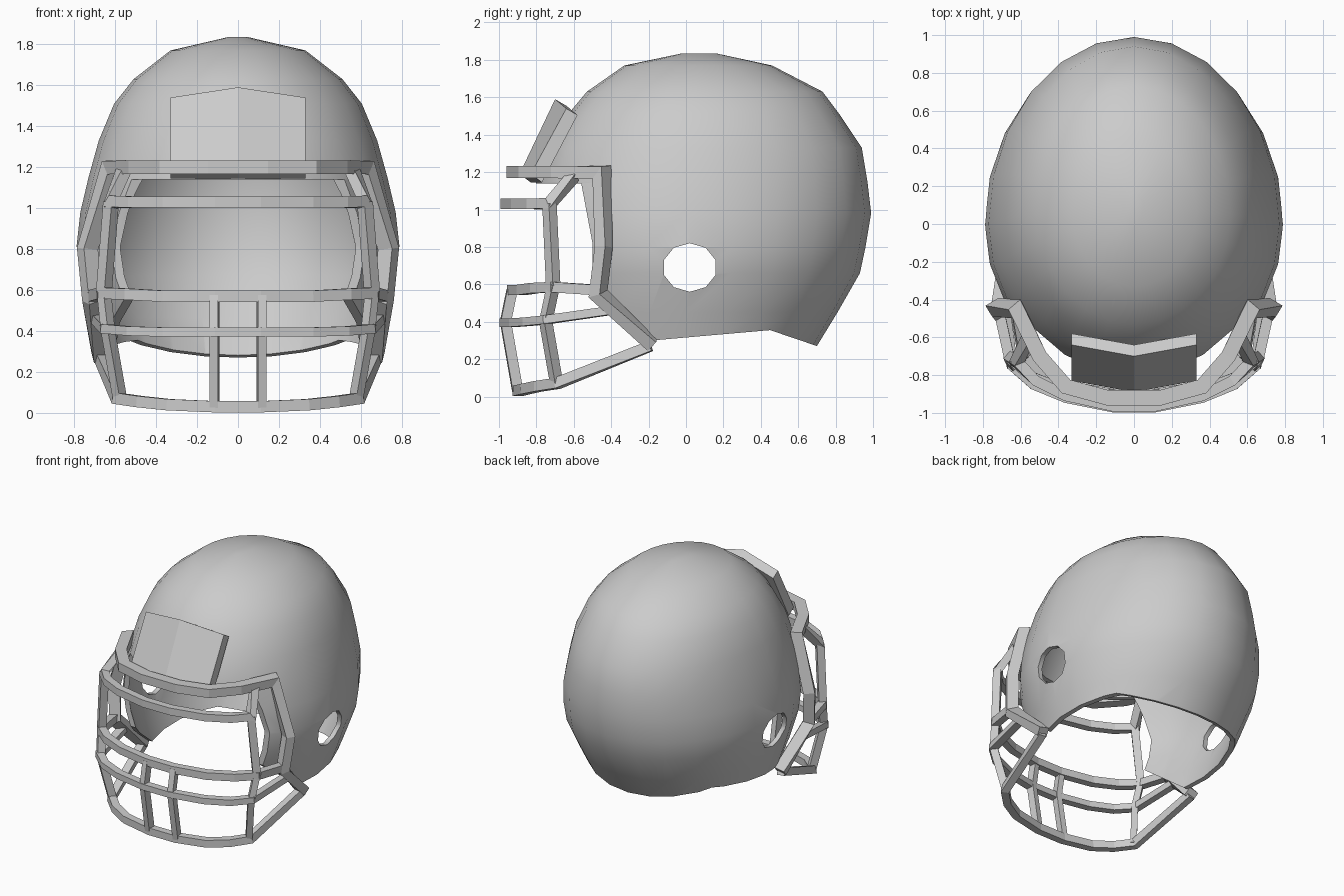
import bpy, bmesh, math
from mathutils import Vector

cube = bpy.data.objects.get("Cube")
if cube:
    bpy.data.objects.remove(cube)

grey = bpy.data.materials.new("light grey")
grey.use_nodes = True
grey.diffuse_color = (0.6, 0.6, 0.6, 1)
grey.node_tree.nodes["Principled BSDF"].inputs["Base Color"].default_value = grey.diffuse_color


def finish(name, bm):
    """Turn a bmesh into a grey object with outward normals."""
    bmesh.ops.recalc_face_normals(bm, faces=bm.faces)
    mesh = bpy.data.meshes.new(name)
    bm.to_mesh(mesh)
    bm.free()
    obj = bpy.data.objects.new(name, mesh)
    bpy.context.collection.objects.link(obj)
    mesh.materials.append(grey)
    return obj


def loft(bm, rings):
    """Skin a list of closed rings and cap both ends."""
    rings = [[bm.verts.new(p) for p in ring] for ring in rings]
    n = len(rings[0])
    for a, b in zip(rings, rings[1:]):
        for i in range(n):
            j = (i + 1) % n
            bm.faces.new((a[i], a[j], b[j], b[i]))
    bm.faces.new(rings[0])
    bm.faces.new(rings[-1])


def prism(name, profile):
    """Extrude a (y, z) profile right across the model."""
    bm = bmesh.new()
    loft(bm, [[(x, y, z) for y, z in profile] for x in (-1.5, 1.5)])
    return finish(name, bm)


def bar(name, points, width=0.055, depth=0.055):
    """Mitred rectangular bar whose faces turn to point outwards."""
    pts = [Vector(p) for p in points]
    rings = []
    for i, p in enumerate(pts):
        before = (p - pts[max(i - 1, 0)]).normalized()
        after = (pts[min(i + 1, len(pts) - 1)] - p).normalized()
        t = (before + after).normalized()
        out = Vector((p.x, p.y, 0))
        out = (out - t * out.dot(t)).normalized()
        side = t.cross(out)
        # widen along the bend so the thickness stays even
        bend = after - before
        u, v = side * width / 2, out * depth / 2
        if bend.length > 0.01:
            d = bend.normalized()
            grow = min(1 / max(t.dot(after), 0.5), 1.4) - 1
            u, v = u + d * u.dot(d) * grow, v + d * v.dot(d) * grow
        rings.append([p + u + v, p - u + v, p - u - v, p + u - v])
    bm = bmesh.new()
    loft(bm, rings)
    return finish(name, bm)


def mirrored(half):
    """Path from the right end across the front to the left end."""
    return [(-x, y, z) for x, y, z in reversed(half)] + half


def bar_pair(name, points, **size):
    bar("left_" + name, points, **size)
    bar("right_" + name, [(-x, y, z) for x, y, z in points], **size)


# Shell: levels of height, front, back and half width
levels = [
    (0.15, -0.65, 0.63, 0.60), (0.27, -0.70, 0.70, 0.65),
    (0.45, -0.75, 0.81, 0.71), (0.66, -0.80, 0.93, 0.775),
    (0.80, -0.82, 0.96, 0.79), (0.98, -0.82, 0.99, 0.77),
    (1.15, -0.80, 0.97, 0.73), (1.33, -0.74, 0.94, 0.68),
    (1.51, -0.63, 0.82, 0.605), (1.63, -0.53, 0.73, 0.51),
    (1.77, -0.33, 0.46, 0.33), (1.835, -0.02, 0.16, 0.05),
]
SIDES = 24
rings = []
for z, front, back, w in levels:
    mid = 0.07 * max(0, (z - 0.98) / 0.86)
    ring = []
    for i in range(SIDES):
        a = math.tau * i / SIDES
        reach = back - mid if math.sin(a) > 0 else mid - front
        ring.append((w * math.cos(a), mid + reach * math.sin(a), z))
    rings.append(ring)
bm = bmesh.new()
loft(bm, rings)
shell = finish("helmet_shell", bm)
solid = shell.modifiers.new("thickness", "SOLIDIFY")
solid.thickness = 0.035

# Cutters for the face opening with neckline, and the ear holes
opening = prism("opening_cutter", [
    (-2, 1.14), (-0.56, 1.14), (-0.5, 0.82), (-0.5, 0.55), (-0.18, 0.30),
    (0.45, 0.355), (0.70, 0.27), (0.8, -1), (-2, -1)])
ears = prism("ear_cutter", [
    (0.02 + 0.145 * math.cos(math.tau * (i + 0.5) / 10),
     0.69 + 0.13 * math.sin(math.tau * (i + 0.5) / 10)) for i in range(10)])
for cutter in (opening, ears):
    cutter.hide_render = True
    cut = shell.modifiers.new("cut", "BOOLEAN")
    cut.operation = "DIFFERENCE"
    cut.solver = "EXACT"
    cut.object = cutter
bpy.context.view_layer.objects.active = shell
shell.select_set(True)
for name in [m.name for m in shell.modifiers]:
    bpy.ops.object.modifier_apply(modifier=name)
for cutter in (opening, ears):
    bpy.data.objects.remove(cutter)
bpy.ops.object.shade_smooth_by_angle(angle=math.radians(40))

# Forehead plate, folded at the centre line
plate = []
for x, shift, top in ((-0.33, 0.06, 1.54), (0, 0, 1.59), (0.33, 0.06, 1.54)):
    plate.append([(x, shift - 0.70, top), (x, shift - 0.89, 1.19),
                  (x, shift - 0.83, 1.145), (x, shift - 0.64, top - 0.035)])
bm = bmesh.new()
loft(bm, plate)
finish("forehead_plate", bm)

# Cage frame: over the brow, down the cheeks and back along the jaw
bar("cage_frame", mirrored([
    (0.14, -0.92, 1.2), (0.36, -0.86, 1.2), (0.5, -0.70, 1.2),
    (0.62, -0.45, 1.2), (0.735, -0.44, 0.8), (0.71, -0.47, 0.55),
    (0.67, -0.18, 0.275)]), width=0.065, depth=0.08)

# Horizontal face bars
bar("brow_bar", mirrored([
    (0.11, -0.965, 1.03), (0.36, -0.91, 1.03), (0.52, -0.83, 1.03),
    (0.62, -0.73, 1.03), (0.56, -0.60, 1.18)]))
bar("mouth_bar", mirrored([
    (0.11, -0.93, 0.57), (0.36, -0.88, 0.57), (0.54, -0.81, 0.58),
    (0.66, -0.71, 0.585), (0.71, -0.48, 0.57)]))
bar("chin_bar", mirrored([
    (0.11, -0.97, 0.395), (0.36, -0.92, 0.395), (0.53, -0.85, 0.40),
    (0.645, -0.75, 0.41), (0.69, -0.40, 0.46)]), width=0.045)
bar("jaw_bar", mirrored([
    (0.11, -0.90, 0.03), (0.34, -0.86, 0.04), (0.48, -0.79, 0.055),
    (0.585, -0.69, 0.07), (0.67, -0.19, 0.27)]))

# Upright bars
bar_pair("cheek_post", [(0.62, -0.73, 1.03), (0.655, -0.71, 0.59)])
bar_pair("side_post", [(0.655, -0.71, 0.59), (0.635, -0.75, 0.40),
                       (0.575, -0.69, 0.06)], width=0.045)
bar_pair("chin_post", [(0.115, -0.93, 0.57), (0.115, -0.965, 0.40),
                       (0.115, -0.90, 0.03)], width=0.042)
